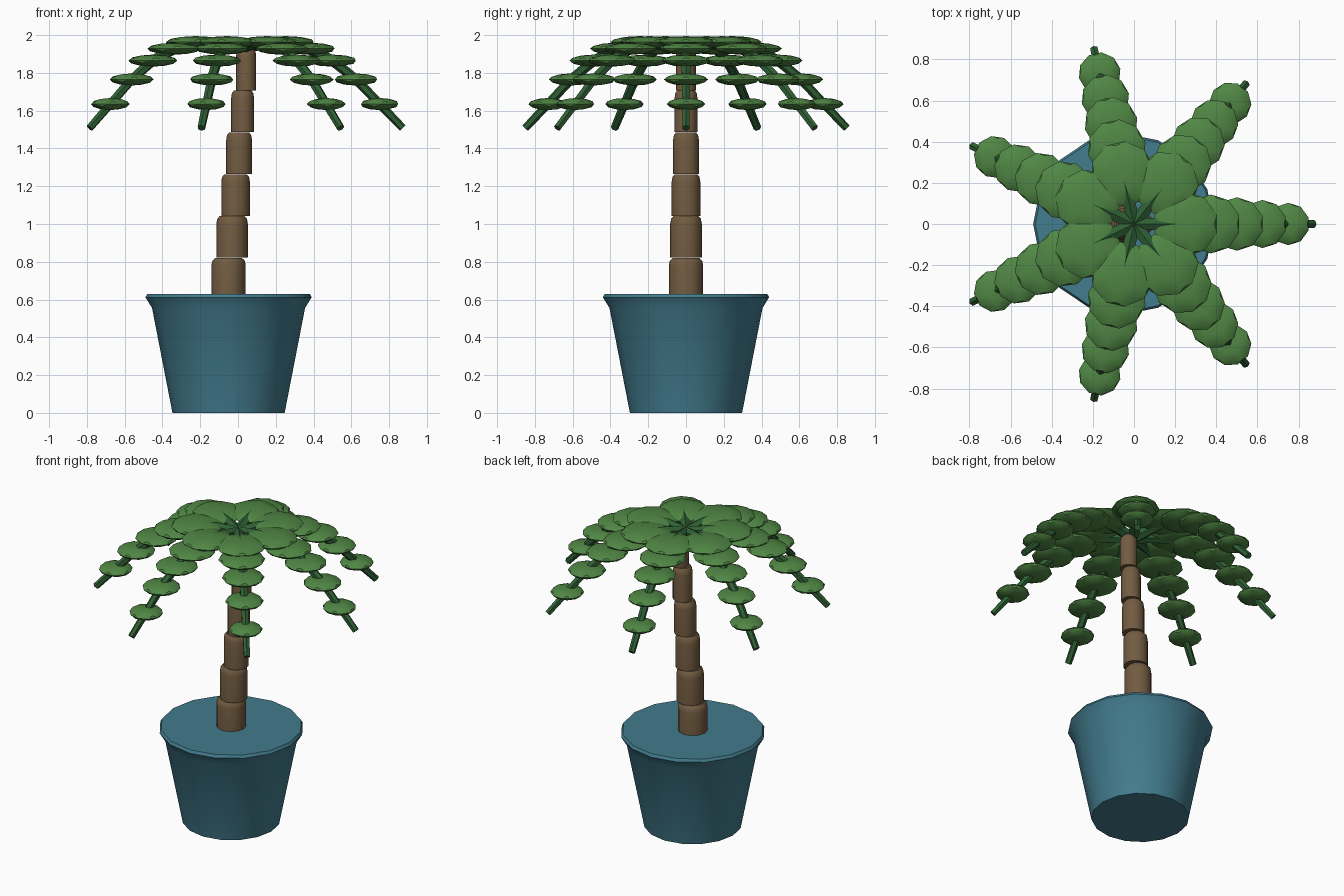
import bpy, bmesh, math
from mathutils import Vector

if "Cube" in bpy.data.objects:
    bpy.data.objects.remove(bpy.data.objects["Cube"])


def material(name, rgb):
    m = bpy.data.materials.new(name)
    m.diffuse_color = (*rgb, 1)
    m.use_nodes = True
    m.node_tree.nodes["Principled BSDF"].inputs["Base Color"].default_value = m.diffuse_color
    return m


TEAL = material("teal_glaze", (0.055, 0.20, 0.27))
BARK = material("bark", (0.17, 0.107, 0.053))
LEAF = material("leaf_green", (0.08, 0.24, 0.058))
STEM = material("stem_green", (0.028, 0.115, 0.034))


def add_object(name, bm, mat, angle):
    bmesh.ops.recalc_face_normals(bm, faces=bm.faces[:])
    me = bpy.data.meshes.new(name)
    bm.to_mesh(me)
    bm.free()
    me.materials.append(mat)
    ob = bpy.data.objects.new(name, me)
    bpy.context.collection.objects.link(ob)
    bpy.ops.object.select_all(action='DESELECT')
    ob.select_set(True)
    bpy.context.view_layer.objects.active = ob
    if angle:
        bpy.ops.object.shade_smooth_by_angle(angle=math.radians(angle))
    return ob


def loft(bm, rings):
    """Bridge rings of points and cap both ends."""
    vs = [[bm.verts.new(p) for p in ring] for ring in rings]
    n = len(vs[0])
    for a, b in zip(vs, vs[1:]):
        for i in range(n):
            j = (i + 1) % n
            bm.faces.new((a[i], a[j], b[j], b[i]))
    bm.faces.new(vs[0][::-1])
    bm.faces.new(vs[-1])


def turned(name, profile, sides, x, mat):
    bm = bmesh.new()
    loft(bm, [[(x + r * math.cos(2 * math.pi * i / sides),
                r * math.sin(2 * math.pi * i / sides), z)
               for i in range(sides)] for r, z in profile])
    return add_object(name, bm, mat, 35)


# Pot with flared rim and flat closed top
turned("pot", [(0.297, 0), (0.405, 0.555), (0.44, 0.612), (0.43, 0.63)],
       16, -0.05, TEAL)

# Trunk: stacked, leaning, shrinking segments with rounded shoulders
for i in range(6):
    r = 0.091 - 0.0076 * i
    z0 = 0.60 + 0.2215 * i
    if i == 0:
        top = 0.82
    else:
        top = z0 + 0.22
    turned(f"trunk_segment_{i + 1}",
           [(r, z0), (r, top - 0.04), (r * 0.94, top - 0.014), (r * 0.78, top)],
           12, -0.05 + 0.0186 * i, BARK)

# Frond path in (distance, height), shared by all seven fronds
PATH = [(0, 1.935), (0.125, 1.955), (0.25, 1.963), (0.375, 1.928),
        (0.5, 1.865), (0.625, 1.765), (0.75, 1.635), (0.872, 1.508)]
LEAF_RADII = [0.158, 0.143, 0.13, 0.117, 0.103]

for k in range(7):
    a = 2 * math.pi * k / 7
    out = Vector((math.cos(a), math.sin(a), 0))
    side = Vector((-math.sin(a), math.cos(a), 0))
    pts = [out * d + Vector((0, 0, z)) for d, z in PATH]

    # Arching stem, six sided and tapering
    rings = []
    for i, p in enumerate(pts):
        t = (pts[min(i + 1, 7)] - pts[max(i - 1, 0)]).normalized()
        up = t.cross(side)
        r = 0.036 - 0.015 * i / 7
        rings.append([p + r * (math.cos(q) * side + math.sin(q) * up)
                      for q in (math.pi * (j + 0.5) / 3 for j in range(6))])
    bm = bmesh.new()
    loft(bm, rings)
    add_object(f"frond_stem_{k + 1}", bm, STEM, 0)

    # Flattened leaflets along the stem
    bm = bmesh.new()
    for p, r in zip(pts[2:], LEAF_RADII):
        new = bmesh.ops.create_icosphere(bm, subdivisions=2, radius=1)["verts"]
        for v in new:
            c = v.co.copy()
            v.co = p + r * (c.x * out + c.y * side) + Vector((0, 0, 0.032 * c.z))
    add_object(f"frond_leaflets_{k + 1}", bm, LEAF, 30)
